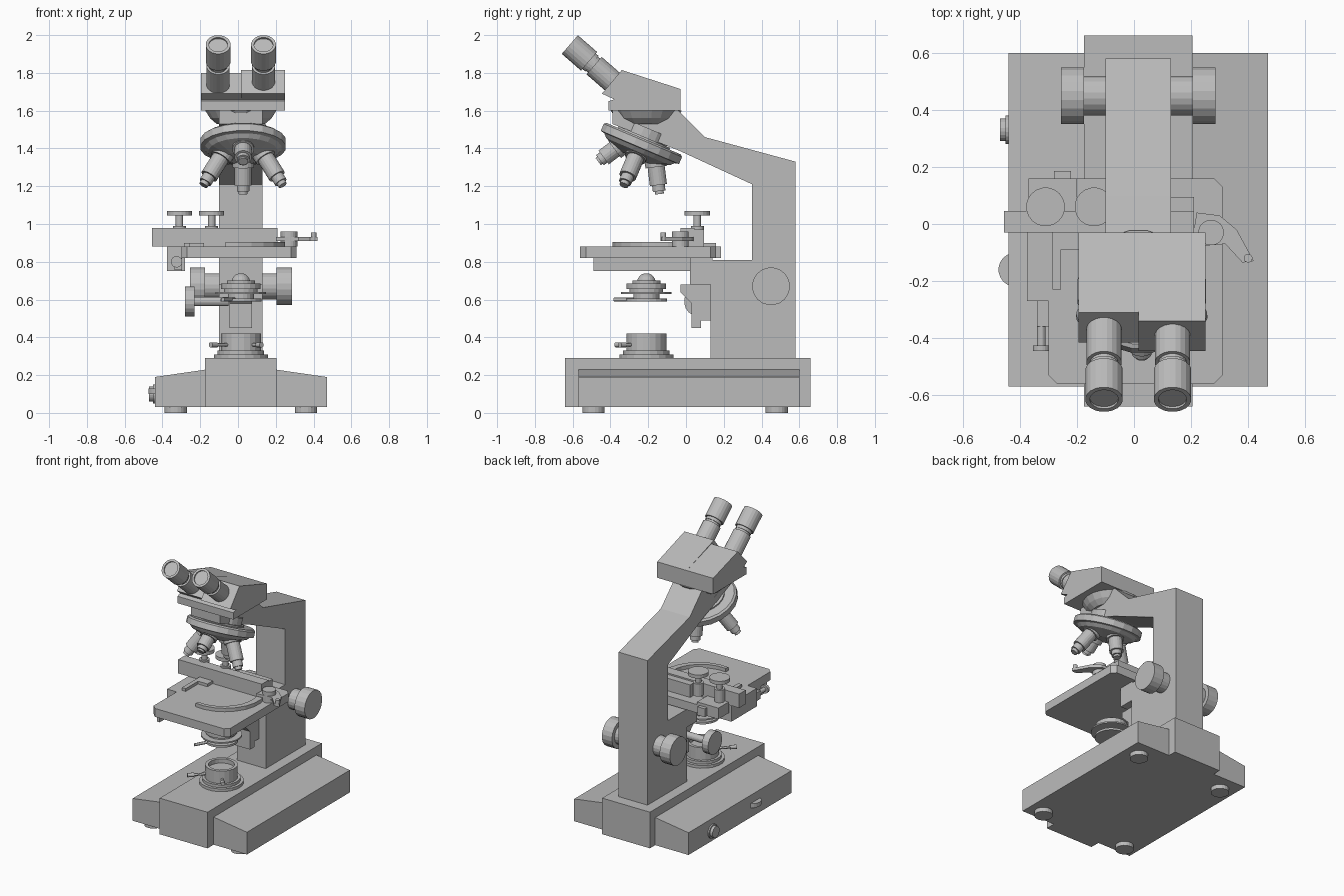
import bpy, bmesh
from math import sin, cos, pi, radians
from mathutils import Vector

if "Cube" in bpy.data.objects:
    bpy.data.objects.remove(bpy.data.objects["Cube"])

grey = bpy.data.materials.new("satin_grey")
grey.use_nodes = True
grey.diffuse_color = (.5, .5, .5, 1)
shader = grey.node_tree.nodes["Principled BSDF"]
shader.inputs["Base Color"].default_value = grey.diffuse_color


def finish(name, shape):
    """Turn a bmesh into a named grey object."""
    bmesh.ops.recalc_face_normals(shape, faces=shape.faces)
    mesh = bpy.data.meshes.new(name)
    shape.to_mesh(mesh)
    shape.free()
    mesh.materials.append(grey)
    part = bpy.data.objects.new(name, mesh)
    bpy.context.collection.objects.link(part)


def skin(name, rings):
    """Join matching rings of points with quads and cap both ends."""
    shape = bmesh.new()
    rings = [[shape.verts.new(point) for point in ring] for ring in rings]
    shape.faces.new(rings[0])
    shape.faces.new(rings[-1])
    for lower, upper in zip(rings, rings[1:]):
        for i in range(len(lower)):
            shape.faces.new((lower[i - 1], lower[i], upper[i], upper[i - 1]))
    finish(name, shape)


def extrude_x(name, outline, left, right):
    skin(name, [[(x, y, z) for y, z in outline] for x in (left, right)])


def extrude_y(name, outline, front, back):
    skin(name, [[(x, y, z) for x, z in outline] for y in (front, back)])


def extrude_z(name, outline, bottom, top):
    skin(name, [[(x, y, z) for x, y in outline] for z in (bottom, top)])


def box(name, left, right, front, back, bottom, top):
    corners = [(left, front), (right, front), (right, back), (left, back)]
    extrude_z(name, corners, bottom, top)


def lathe(name, origin, aim, profile, sides=20):
    """Spin a profile of (radius, distance) points about an axis."""
    turn = Vector(aim).to_track_quat("Z", "Y")
    angles = [2 * pi * (i + .5) / sides for i in range(sides)]
    skin(name, [[Vector(origin) + turn @ Vector((radius * cos(angle), radius * sin(angle), distance))
                 for angle in angles] for radius, distance in profile])


def stack(name, origin, aim, *steps):
    """Turn a row of cylinders, each (radius, length); a negative length sinks in."""
    profile, distance = [], 0
    for radius, length in steps:
        profile += [(radius, distance), (radius, distance + length)]
        distance += length
    lathe(name, origin, aim, profile)


def rod(name, start, end, radius):
    aim = Vector(end) - Vector(start)
    stack(name, start, aim, (radius, aim.length))


# Shared levels and centre lines
MIDDLE = .015
ARM_LEFT, ARM_RIGHT = MIDDLE - .115, MIDDLE + .115
FLOOR, DECK = .03, .29
STAGE_BASE, STAGE_TOP = .82, .88
OPTIC_Y = -.21
UP = Vector((0, 0, 1))
SIDE = Vector((1, 0, 0))

# Base: raised spine, sloping wings and feet
box("base_spine", MIDDLE - .19, MIDDLE + .19, -.64, .66, FLOOR, DECK)
for sign in (-1, 1):
    inner, outer = MIDDLE + sign * .18, MIDDLE + sign * .455
    slope = [(inner, FLOOR), (outer, FLOOR), (outer, .19), (inner, .23)]
    extrude_y("base_wing", slope, -.57, .6)
    for y in (-.49, .48):
        stack("foot", (MIDDLE + sign * .345, y, 0), UP, (.06, FLOOR))
stack("power_knob", (-.43, .33, .1), -SIDE, (.05, .02), (.04, .02))
stack("dimmer_wheel", (-.415, -.16, .1), UP, (.06, FLOOR))

# Arm and focus block
arm_outline = [(.58, DECK), (.58, 1.33), (.1, 1.46), (-.04, 1.6), (-.39, 1.6),
               (-.39, 1.53), (-.04, 1.39), (.35, 1.21), (.35, DECK)]
extrude_x("arm", arm_outline, ARM_LEFT, ARM_RIGHT)
box("focus_block", ARM_LEFT, ARM_RIGHT, .13, .36, DECK, .81)
box("stage_bracket", ARM_LEFT, ARM_RIGHT, .02, .14, .68, STAGE_BASE)
hook = [(-.03, .68), (.13, .68), (.13, .49), (.03, .49), (.03, .58), (-.03, .64)]
extrude_x("condenser_bracket", hook, MIDDLE - .06, MIDDLE + .06)
box("bracket_tab", MIDDLE - .06, MIDDLE + .06, .03, .08, .45, .5)

# Focus knobs on both sides, and the condenser knob
for sign in (-1, 1):
    stack("focus_knob", (MIDDLE + sign * .1, .45, .67), sign * SIDE, (.07, .09), (.1, .08))
stack("condenser_knob", (ARM_LEFT + .05, .07, .59), -SIDE, (.025, .18), (.08, .05))

# Stage with chamfered corners and its drive
CHAMFER = .03
left, right, front, back = -.3, .31, -.56, .16
plan = [(left, front + CHAMFER), (left + CHAMFER, front), (right - CHAMFER, front),
        (right, front + CHAMFER), (right, back - CHAMFER), (right - CHAMFER, back), (left, back)]
extrude_z("stage", plan, STAGE_BASE, STAGE_TOP)
box("stage_rail", left, left + .02, -.49, .02, .75, STAGE_BASE)
box("stage_drive", -.375, left + .02, -.27, .02, .75, STAGE_TOP)
box("drive_cover", -.34, left, -.36, -.27, .76, STAGE_BASE)
stack("drive_knob", (-.325, -.445, .8), (0, 1, 0), (.03, .02), (.015, .16))

# Mechanical slide holder
box("slide_bar", -.455, .21, -.03, .045, STAGE_TOP, .98)
box("slide_carrier", ARM_LEFT, .21, .04, .095, STAGE_TOP, .97)
box("rear_carriage", -.37, -.2, .04, back, STAGE_BASE, .9)
box("rear_catch", -.28, -.22, back, back + .025, STAGE_BASE, STAGE_TOP)
for x in (-.31, -.14):
    stack("slide_knob", (x, .06, .9), UP, (.035, .09), (.02, .055), (.068, .025))
box("fixed_finger", -.285, -.255, -.23, 0, STAGE_TOP, .9)
box("finger_plate", -.26, -.18, -.09, 0, STAGE_TOP, .9)

# Swinging slide clip: bent lever, pivot, pin and tapering curved finger
lever = [(.2, -.08), (.32, -.07), (.38, -.135), (.42, -.13), (.36, -.02), (.3, .03), (.22, .04)]
extrude_z("clip_lever", lever, .91, .93)
stack("clip_pivot", (.27, -.03, STAGE_TOP), UP, (.045, .08))
stack("clip_pin", (.4, -.12, .91), UP, (.015, .045))
sweep = [i / 8 for i in range(9)]


def clip_edge(t, thickness):
    angle = radians(20 - 120 * t)
    reach = .27 - thickness * (1 - t / 2)
    return reach * cos(angle) - .02, reach * sin(angle) - .12


finger = [clip_edge(t, 0) for t in sweep] + [clip_edge(t, .05) for t in reversed(sweep)]
extrude_z("clip_finger", finger, STAGE_TOP, .905)

# Condenser with a domed lens
stack("condenser", (MIDDLE, OPTIC_Y, .59), UP,
      (.11, .015), (.07, .025), (.135, .01), (.09, .015), (.105, .03), (.075, .015))
dome = [(.05 * cos(angle), .05 * sin(angle)) for angle in map(radians, range(0, 90, 20))]
lathe("condenser_lens", (MIDDLE, OPTIC_Y, .69), UP, dome)
rod("iris_lever", (MIDDLE, OPTIC_Y, .6), (-.08, -.38, .6), .01)

# Lamp housing, hollow at the top, with two levers
stack("lamp_housing", (MIDDLE, OPTIC_Y, DECK), UP,
      (.145, .02), (.125, .02), (.107, .09), (.085, -.03))
lamp = Vector((MIDDLE, OPTIC_Y, .36))
for reach in (Vector((-.16, -.16, 0)), Vector((.11, -.14, 0))):
    rod("lamp_lever", lamp, lamp + reach, .009)
    rod("lever_grip", lamp + reach * .8, lamp + reach, .014)

# Binocular head in two halves; the left one reaches further forward
for name, left, right, shift in (("right_head", -.195, MIDDLE, 0), ("left_head", MIDDLE, .25, .03)):
    wedge = [(-.03, 1.6), (-.03, 1.715), (-.31 - shift, 1.8 + shift / 2),
             (-.415 - shift, 1.69), (-.38, 1.66), (-.41, 1.65), (-.41, 1.6)]
    extrude_x(name, wedge, left, right)
lathe("head_mount", (MIDDLE, OPTIC_Y, 1.53), UP, [(.13, 0), (.165, .03), (.19, .07)])

# Eyepieces: barrel, neck, cup and recessed lens
tilt = radians(41)
look = Vector((0, -cos(tilt), sin(tilt)))
for sign in (-1, 1):
    rim = Vector((MIDDLE + sign * .12, -.615, 1.95))
    stack("eyepiece", rim - look * .4, look,
          (.062, .23), (.05, .015), (.055, .02), (.066, .135), (.05, -.01))

# Tilted revolving nosepiece
tilt = radians(23)
down = Vector((0, -sin(tilt), -cos(tilt)))
aft = down.cross(SIDE)
hub = Vector((.027, -.24, 1.415))
stack("nosepiece_collar", hub, -down, (.15, .05), (.13, .05))
lathe("nosepiece", hub - down * .04, down,
      [(.215, 0), (.228, .01), (.228, .05), (.205, .055), (.185, .075), (.09, .11)])

# Four splayed objectives of different lengths
splay = radians(30)
if aft.y < 0:
    aft = -aft
for outward, length in ((SIDE, .2), (-SIDE, .2), (aft, .16), (-aft, .12)):
    aim = down * cos(splay) + outward * sin(splay)
    socket = hub + outward * .11 + down * .055
    stack("objective", socket - aim * .06, aim,
          (.058, .08), (.046, length * .6), (.034, length * .2), (.024, length * .1))
